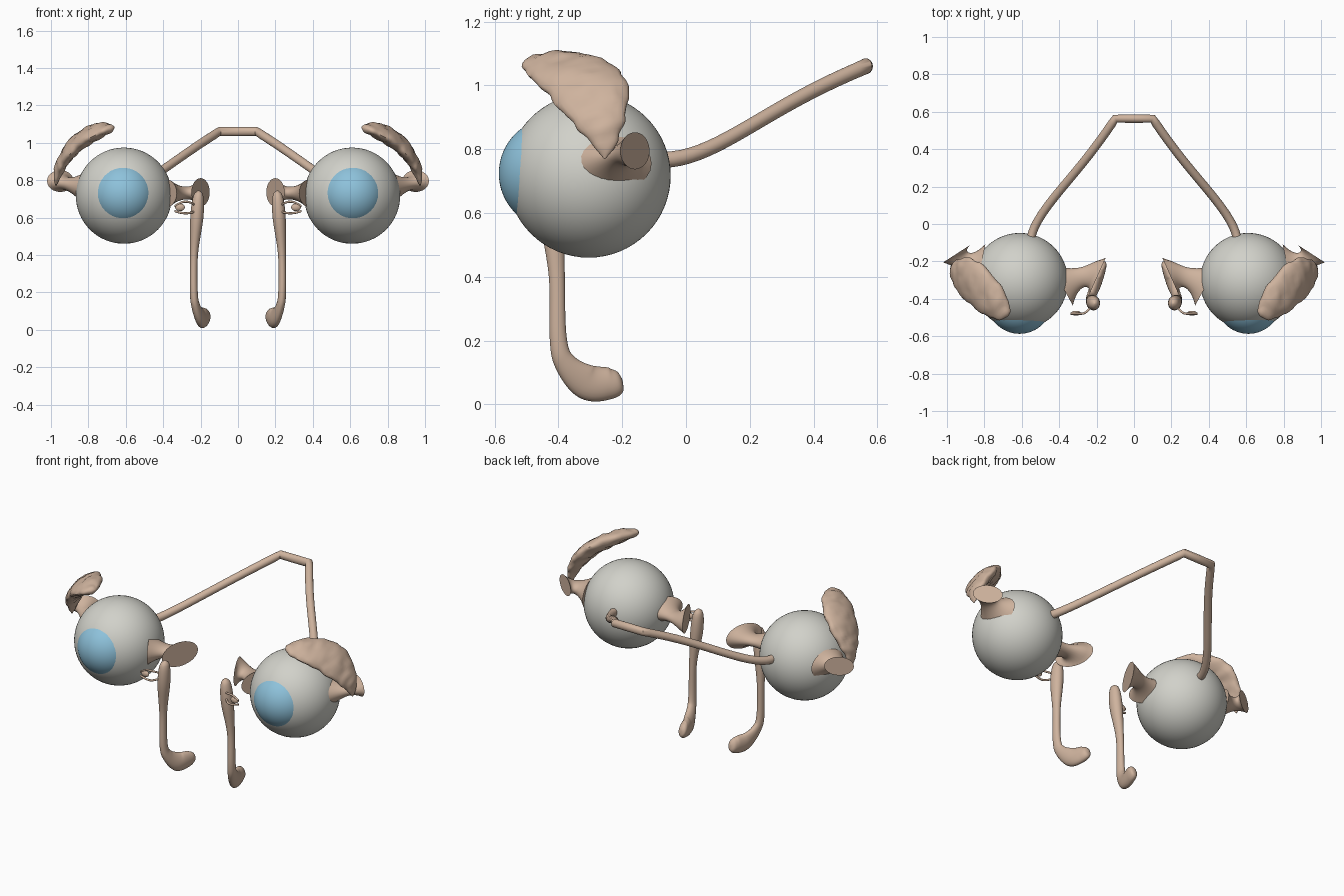
import bpy, bmesh, math
from mathutils import Vector, noise

cube = bpy.data.objects.get("Cube")
if cube:
    bpy.data.objects.remove(cube, do_unlink=True)


def material(name, colour):
    mat = bpy.data.materials.new(name)
    mat.use_nodes = True
    mat.diffuse_color = (*colour, 1)
    shader = next(n for n in mat.node_tree.nodes if n.type == 'BSDF_PRINCIPLED')
    shader.inputs["Base Color"].default_value = (*colour, 1)
    return mat


grey = material("eye_grey", (0.64, 0.64, 0.59))
blue = material("iris_blue", (0.27, 0.54, 0.71))
tan = material("tissue_tan", (0.62, 0.45, 0.34))


def finish(name, bm, mat):
    """Turn a bmesh into a smooth object mirrored across x."""
    mesh = bpy.data.meshes.new(name)
    bm.to_mesh(mesh)
    bm.free()
    mesh.materials.append(mat)
    obj = bpy.data.objects.new(name, mesh)
    bpy.context.collection.objects.link(obj)
    bpy.ops.object.select_all(action='DESELECT')
    obj.select_set(True)
    bpy.context.view_layer.objects.active = obj
    bpy.ops.object.shade_smooth_by_angle(angle=math.radians(50))
    obj.modifiers.new("Mirror", 'MIRROR').use_axis[0] = True


def ball(name, mat, centre, size, cut_normal=None, cut_distance=0):
    """Ellipsoid, optionally reduced to the cap beyond a cutting plane."""
    bm = bmesh.new()
    bmesh.ops.create_uvsphere(bm, u_segments=64, v_segments=32, radius=1)
    bmesh.ops.scale(bm, verts=bm.verts, vec=size)
    if cut_normal:
        normal = Vector(cut_normal).normalized()
        bmesh.ops.bisect_plane(bm, geom=bm.verts[:] + bm.edges[:] + bm.faces[:],
                               plane_co=normal * cut_distance, plane_no=normal,
                               clear_inner=True)
    bmesh.ops.translate(bm, verts=bm.verts, vec=centre)
    finish(name, bm, mat)


def loft(name, sections, ref, lumps=0.0, sides=24):
    """Skin ellipses (point, radius along ref, radius across) along a path."""
    bm = bmesh.new()
    points = [section[0] for section in sections]
    last = len(points) - 1
    rings = []
    for i, (point, along, across) in enumerate(sections):
        tangent = Vector()
        if i > 0:
            tangent += (point - points[i - 1]).normalized()
        if i < last:
            tangent += (points[i + 1] - point).normalized()
        u = Vector(ref)
        v = tangent.cross(u).normalized()
        ring = []
        for k in range(sides):
            angle = math.tau * k / sides
            offset = u * along * math.cos(angle) + v * across * math.sin(angle)
            co = point + offset
            co += offset.normalized() * noise.noise(co * 22) * lumps
            ring.append(bm.verts.new(co))
        rings.append(ring)
    for near, far in zip(rings, rings[1:]):
        for k in range(sides):
            n = (k + 1) % sides
            bm.faces.new((near[k], near[n], far[n], far[k]))
    bm.faces.new(rings[0])
    bm.faces.new(rings[-1])
    bmesh.ops.recalc_face_normals(bm, faces=bm.faces)
    finish(name, bm, tan)


def samples(count):
    return [i / count for i in range(count + 1)]


def spline(keys, steps):
    """Catmull-Rom through key tuples."""
    pts = [Vector(k) for k in keys]
    pts = [pts[0] * 2 - pts[1], *pts, pts[-1] * 2 - pts[-2]]
    out = []
    for a, b, c, d in zip(pts, pts[1:], pts[2:], pts[3:]):
        for t in samples(steps)[:-1]:
            out.append(b + (c - a) * (t / 2) + (a * 2 - b * 5 + c * 4 - d) * (t * t / 2)
                       + (b * 3 - a - c * 3 + d) * (t ** 3 / 2))
    return out + [pts[-2]]


# Eyeballs with bulging coloured caps that look slightly upward
ball("eyeballs", grey, (0.61, -0.305, 0.717), Vector.Fill(3, 0.257))
ball("iris_caps", blue, (0.612, -0.412, 0.724), Vector.Fill(3, 0.175), (0, -1, 0.06), 0.08)

# Nerves sweeping back in a shallow S and joined by a short bridge
start, elbow = Vector((0.555, -0.1, 0.77)), Vector((0.1, 0.563, 1.06))
sway = Vector((0.4, 0, -0.4))
nerve = [start.lerp(elbow, t) + sway * t * (1 - t) ** 3 for t in samples(24)]
nerve.append(Vector((0, elbow.y, elbow.z)))
loft("optic_nerves", [(p, 0.025, 0.023) for p in nerve], (0, 0, 1))

# Tear glands: lumpy leaves arching over the outer corners
gland = []
for t in samples(40):
    angle = math.radians(85 - 80 * t)
    swell = max(math.sin(math.pi * t ** 0.7), 0.01)
    centre = Vector((0.63 + 0.345 * math.cos(angle),
                     -0.255 - 0.21 * (1 - t) ** 2,
                     0.74 + 0.345 * math.sin(angle)))
    gland.append((centre, 0.13 * swell ** 0.8, 0.042 * swell ** 0.6))
loft("tear_glands", gland, (0, 1, 0.15), lumps=0.012)


def muscle_stub(name, root, bend, tip, height, width, waist, waist_at):
    """Curved stub flaring from a narrow waist to the eyeball and to a flat cut."""
    root, bend, tip = Vector(root), Vector(bend), Vector(tip)
    growth = (1 - waist) / waist_at ** 2
    sections = []
    for t in samples(20):
        flare = waist + growth * (t - waist_at) ** 2
        point = root.lerp(bend, t).lerp(bend.lerp(tip, t), t)
        sections.append((point, height * flare, width * flare))
    loft(name, sections, (0, 0, 1))


muscle_stub("outer_muscle_stubs", (0.82, -0.23, 0.755), (0.92, -0.21, 0.78),
            (0.95, -0.16, 0.795), 0.086, 0.125, 0.42, 0.6)
muscle_stub("inner_muscle_stubs", (0.385, -0.33, 0.73), (0.26, -0.26, 0.73),
            (0.2, -0.29, 0.735), 0.076, 0.12, 0.45, 0.5)

# Tear sacs running down into ducts with a swollen, rounded foot
duct_keys = [
    (0.21, -0.425, 0.745, 0.03, 0.035), (0.22, -0.42, 0.6, 0.035, 0.04),
    (0.235, -0.405, 0.4, 0.021, 0.025), (0.236, -0.4, 0.2, 0.021, 0.027),
    (0.225, -0.375, 0.125, 0.024, 0.036), (0.2, -0.31, 0.07, 0.03, 0.055),
    (0.18, -0.24, 0.066, 0.03, 0.05), (0.17, -0.2, 0.078, 0.025, 0.035)]
duct = spline(duct_keys, 10)
ducts = []
for t, key in zip(samples(len(duct) - 1), duct):
    rounding = math.sqrt(max(1 - abs(2 * t - 1) ** 20, 0.01))
    ducts.append((Vector(key[:3]), key[3] * rounding, key[4] * rounding))
loft("tear_ducts", ducts, (1, 0, 0))

# Fine drainage channels and a small pad at the inner corner
for label, height, bow in (("upper", 0.66, 0.025), ("lower", 0.635, -0.012)):
    channel = []
    for t in samples(12):
        rise = math.sin(math.pi * t)
        reach = math.sin(math.pi / 2 * min(2 * t, 1))
        channel.append((Vector((0.22 + 0.12 * t, -0.43 - 0.05 * reach, height + bow * rise)),
                        0.006, 0.006))
    loft(label + "_drain_channels", channel, (0, 0, 1), sides=10)
ball("inner_corner_pads", tan, (0.31, -0.477, 0.655), (0.026, 0.013, 0.02))
